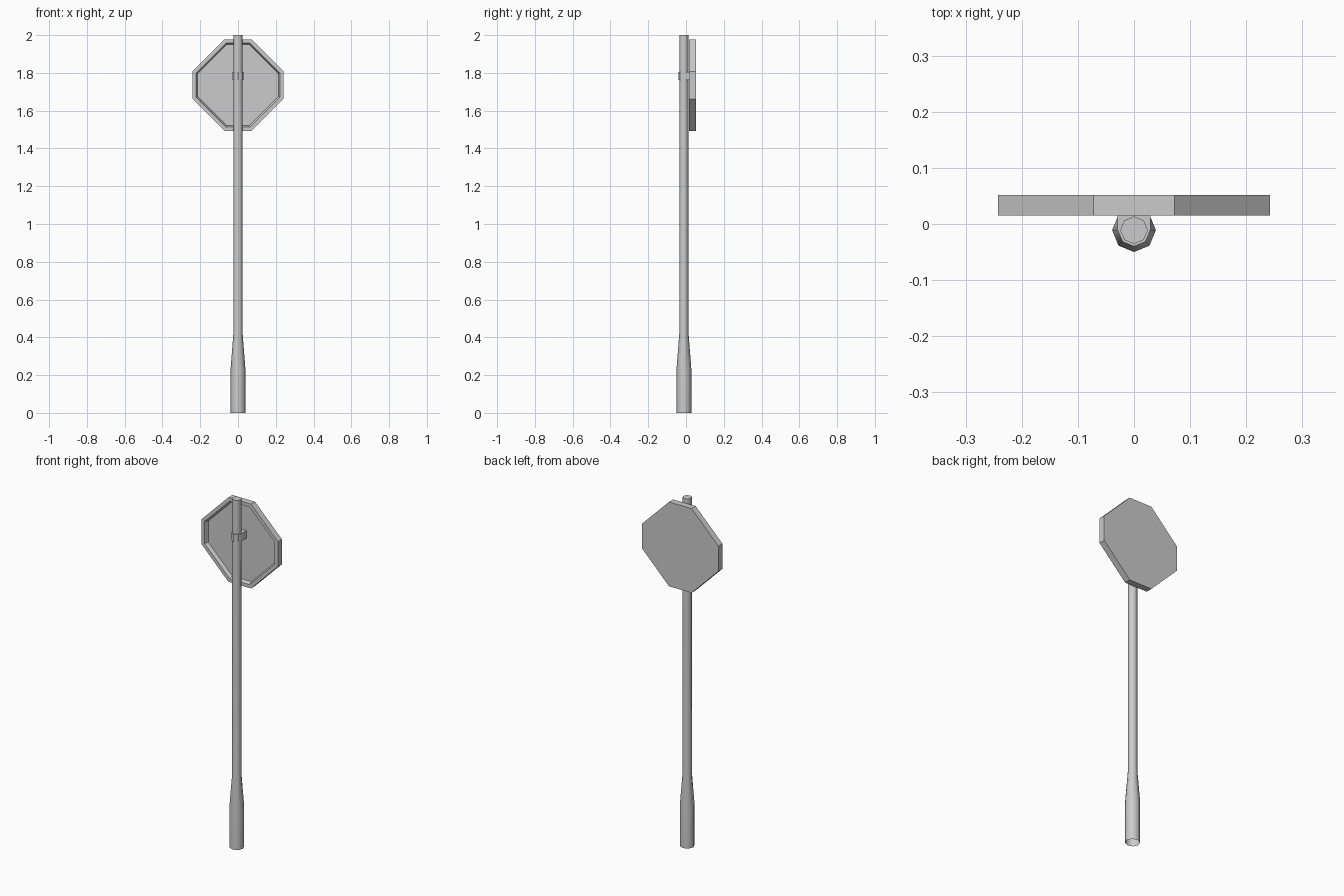
import bpy, bmesh, math

if "Cube" in bpy.data.objects:
    bpy.data.objects.remove(bpy.data.objects["Cube"])

PY = -0.011  # pole axis in y


def make_object(name, bm, smooth=False):
    bmesh.ops.recalc_face_normals(bm, faces=bm.faces)
    mesh = bpy.data.meshes.new(name)
    bm.to_mesh(mesh)
    bm.free()
    ob = bpy.data.objects.new(name, mesh)
    bpy.context.collection.objects.link(ob)
    if smooth:
        bpy.ops.object.select_all(action='DESELECT')
        bpy.context.view_layer.objects.active = ob
        ob.select_set(True)
        bpy.ops.object.shade_smooth_by_angle(angle=math.radians(60))
    return ob


def loft(bm, rings, cap_start=False, cap_end=False):
    loops = [[bm.verts.new(p) for p in r] for r in rings]
    n = len(loops[0])
    for a, b in zip(loops, loops[1:]):
        for i in range(n):
            j = (i + 1) % n
            bm.faces.new((a[i], a[j], b[j], b[i]))
    if cap_start:
        bm.faces.new(loops[0])
    if cap_end:
        bm.faces.new(loops[-1])


def pole_ring(r, z):
    return [(r * math.cos(i * math.pi / 4), PY + r * math.sin(i * math.pi / 4), z)
            for i in range(8)]


def sign_ring(h, y):
    # octagon with short straight sides and long diagonals
    c = 0.072 - (0.242 - h) * 0.414
    pts = [(h, c), (c, h), (-c, h), (-h, c), (-h, -c), (-c, -h), (c, -h), (h, -c)]
    return [(x, y, 1.735 + z) for x, z in pts]


# Pole with a wider tapered foot, open underneath
bm = bmesh.new()
loft(bm, [pole_ring(r, z) for r, z in
          ((0.039, 0), (0.039, 0.235), (0.0245, 0.42), (0.0245, 2.0))], cap_end=True)
make_object("pole", bm, smooth=True)

# Sign panel: flat face toward +y, recessed pan toward the pole
bm = bmesh.new()
loft(bm, [sign_ring(h, y) for h, y in
          ((0.242, 0.052), (0.242, 0.015), (0.222, 0.015), (0.214, 0.036))],
     cap_start=True, cap_end=True)
make_object("sign_panel", bm)

# Clamp: band wrapped round the pole and run back to the panel
bm = bmesh.new()
R = 0.029
arc = [(R * math.cos(math.pi + i * math.pi / 4), PY + R * math.sin(math.pi + i * math.pi / 4))
       for i in range(5)]
outline = [(-R, 0.037)] + arc + [(R, 0.037)]
loft(bm, [[(x, y, z) for x, y in outline] for z in (1.762, 1.806)],
     cap_start=True, cap_end=True)
make_object("clamp", bm)
